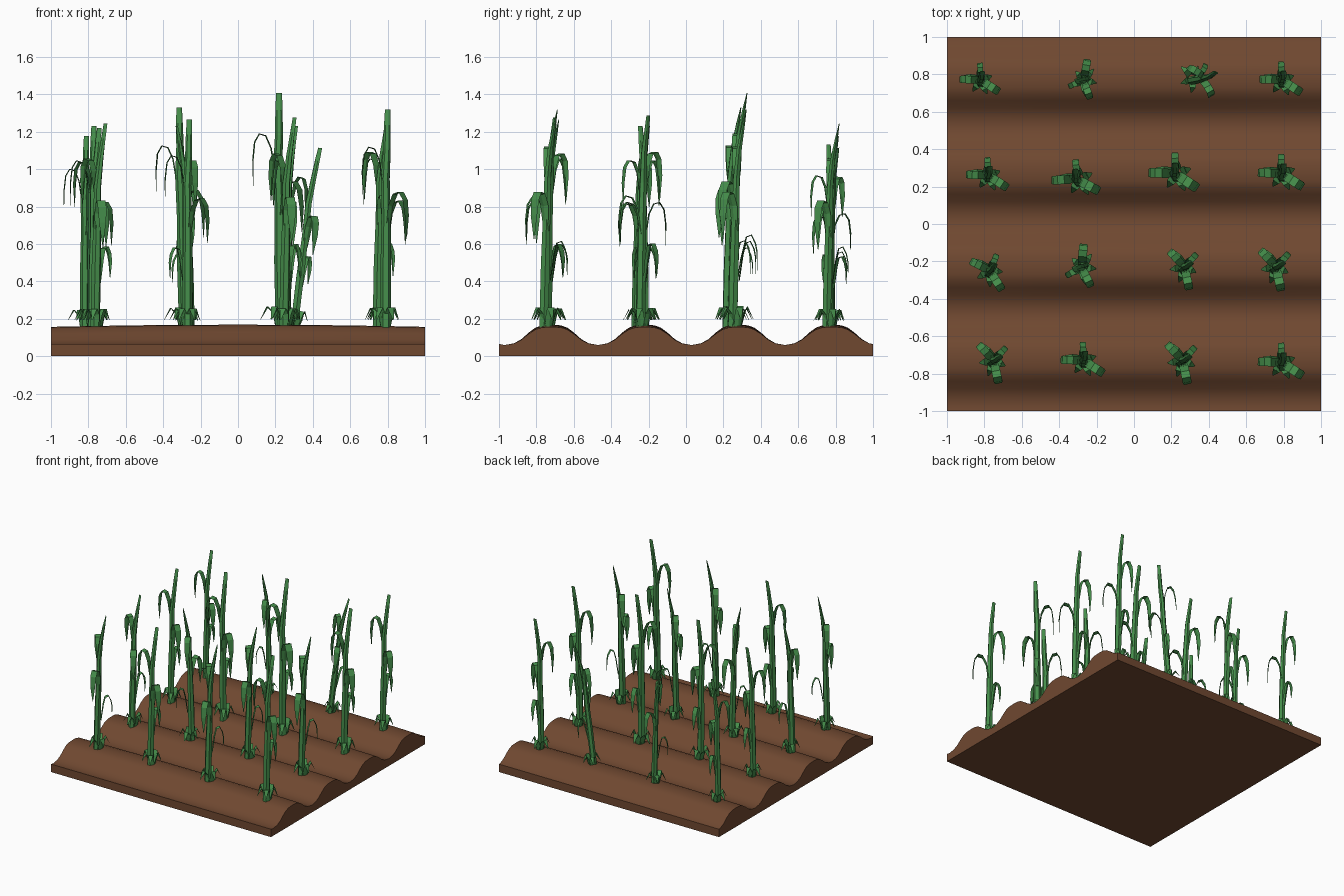
import bpy, bmesh, math
from mathutils import Vector, Matrix

cube = bpy.data.objects.get("Cube")
if cube:
    bpy.data.objects.remove(cube)


def material(name, rgb):
    m = bpy.data.materials.new(name)
    m.use_nodes = True
    m.diffuse_color = (*rgb, 1)
    m.node_tree.nodes["Principled BSDF"].inputs["Base Color"].default_value = (*rgb, 1)
    return m


green = material("leaf green", (0.06, 0.27, 0.07))
brown = material("soil brown", (0.16, 0.065, 0.03))


def loft(bm, rings):
    """Skin a list of point rings into a closed solid."""
    loops = [[bm.verts.new(p) for p in ring] for ring in rings]
    n = len(loops[0])
    for a, b in zip(loops, loops[1:]):
        for i in range(n):
            j = (i + 1) % n
            bm.faces.new((a[i], a[j], b[j], b[i]))
    bm.faces.new(loops[0][::-1])
    bm.faces.new(loops[-1])


def finish(bm, name, mat):
    bmesh.ops.recalc_face_normals(bm, faces=bm.faces)
    mesh = bpy.data.meshes.new(name)
    bm.to_mesh(mesh)
    bm.free()
    mesh.materials.append(mat)
    return mesh


def add_object(name, mesh):
    ob = bpy.data.objects.new(name, mesh)
    bpy.context.collection.objects.link(ob)
    return ob


# Ploughed soil: half a furrow profile (distance from crest, height), mirrored and repeated
HALF = [(0, .157), (.05, .154), (.085, .143), (.12, .12), (.16, .088), (.2, .068), (.25, .06)]
CRESTS = [-.72, -.22, .28, .78]


def soil_height(y):
    d = min(abs(y - c) for c in CRESTS + [-1.22])
    for (d0, z0), (d1, z1) in zip(HALF, HALF[1:]):
        if d <= d1:
            return z0 + (z1 - z0) * (d - d0) / (d1 - d0)
    return HALF[-1][1]


ys = {-1.0, 1.0}
for c in CRESTS:
    for d, _ in HALF:
        ys.update(round(v, 3) for v in (c - d, c + d) if -1 < v < 1)
ys = sorted(ys)
bm = bmesh.new()
sections = []
for k in range(9):
    x = -1 + k / 4
    swell = .012 * (1 - x * x)
    ring = []
    for y in ys:
        h = soil_height(y)
        ring.append((x, y, h + swell * (h - .06) / .1))
    sections.append(ring + [(x, 1, 0), (x, -1, 0)])
loft(bm, sections)
soil = add_object("soil_furrows", finish(bm, "soil_furrows", brown))
soil.select_set(True)
bpy.context.view_layer.objects.active = soil
bpy.ops.object.shade_smooth_by_angle(angle=math.radians(35))
soil.select_set(False)


# Plant parts
def stalk(bm):
    # x, y, z, half width, half depth: thick foot to flat blade tip
    path = [(0, -.02, -.03, .026, .026), (0, -.012, .3, .027, .026),
            (.002, -.005, .55, .023, .022), (-.002, 0, .75, .022, .019),
            (.006, .014, .9, .019, .015), (.008, .035, 1.02, .017, .009),
            (.01, .05, 1.1, .014, .002)]
    rings = []
    for x, y, z, w, d in path:
        angles = [math.tau * i / 6 for i in range(6)]
        rings.append([(x + w * math.cos(a), y + d * math.sin(a), z) for a in angles])
    loft(bm, rings)


def leaf(bm, azimuth, path):
    """Drooping blade with a shallow keel; path holds (reach, height, half width)."""
    a = math.radians(azimuth)
    out = Vector((math.cos(a), math.sin(a), 0))
    side = Vector((-out.y, out.x, 0))
    up = Vector((0, 0, 1))
    rings = []
    for i, (r, z, w) in enumerate(path):
        p, q = path[max(i - 1, 0)], path[min(i + 1, len(path) - 1)]
        along = (out * (q[0] - p[0]) + up * (q[1] - p[1])).normalized()
        mid = out * r + up * z
        keel = mid + side.cross(along) * min(.006, w * .4)
        rings.append([mid - side * w, mid + side * w, keel])
    loft(bm, rings)


def arching(top, reach, drop, width):
    """Path that leaves the stalk, arches over and hangs down to a point."""
    return [(.012, top - .2, width * .7), (.03, top - .07, width), (reach * .45, top - .01, width),
            (reach * .72, top, width), (reach * .92, top - .04, width),
            (reach, top - drop * .5, width * .8), (reach * .99, top - drop, .002)]


bm = bmesh.new()
stalk(bm)
leaf(bm, 178, arching(.91, .122, .25, .022))
leaf(bm, -33, arching(.68, .128, .24, .024))
leaf(bm, 92, arching(.43, .1, .17, .017))
# Short leaves around the foot
for az, reach in ((20, .07), (95, .08), (165, .1), (235, .08), (295, .09)):
    leaf(bm, az, [(.015, -.02, .02), (.035, .06, .022), (reach * .65, .09, .018),
                  (reach, .03, .003)])
plant_mesh = finish(bm, "corn_plant", green)

# Planting plan: x, y, turn in degrees, size, sideways lean in degrees
PLANTS = [
    (-.75, -.73, -45, .98, 0), (-.27, -.73, 0, 1, 0), (.26, -.73, -45, 1.01, 0), (.79, -.74, 0, 1.05, 0),
    (-.77, -.25, -25, .96, 0), (-.28, -.23, 118, .97, 0), (.27, -.23, -45, .97, 0), (.76, -.23, -45, 1.02, 0),
    (-.78, .26, 0, .97, 0), (-.29, .24, 5, 1.06, -1.5), (.23, .27, 0, 1.13, -1), (.79, .27, 0, 1.05, 0),
    (-.82, .77, 0, .92, 0), (-.27, .77, 112, .88, 0), (.31, .78, -30, .87, 6), (.79, .77, 0, .98, 0),
]
for i, (x, y, turn, size, lean) in enumerate(PLANTS):
    plant = add_object("plant_%02d" % (i + 1), plant_mesh)
    tilt = Matrix.Rotation(math.radians(lean), 4, 'Y')
    spin = Matrix.Rotation(math.radians(turn), 4, 'Z')
    plant.matrix_world = Matrix.Translation((x, y, .165)) @ tilt @ spin @ Matrix.Scale(size, 4)
